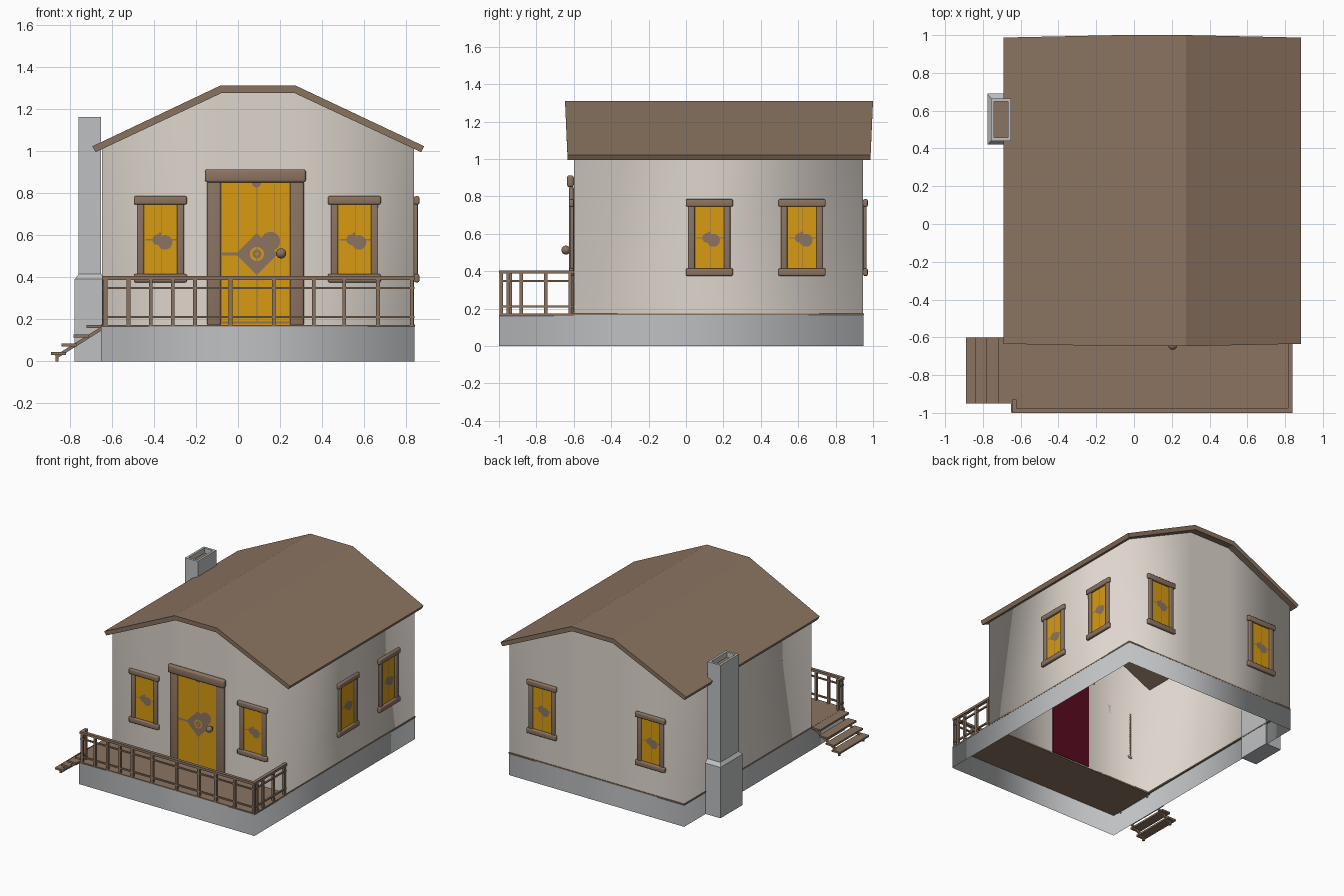
import bpy, bmesh, math
from mathutils import Matrix, Vector

if "Cube" in bpy.data.objects:
    bpy.data.objects.remove(bpy.data.objects["Cube"])


def material(name, rgb):
    m = bpy.data.materials.new(name)
    m.diffuse_color = (*rgb, 1)
    m.use_nodes = True
    m.node_tree.nodes["Principled BSDF"].inputs["Base Color"].default_value = m.diffuse_color
    return m


WOOD = material("brown wood", (0.26, 0.175, 0.12))
WALL = material("cream plaster", (0.73, 0.67, 0.61))
STONE = material("grey stone", (0.52, 0.53, 0.54))
YELLOW = material("yellow pane", (0.68, 0.33, 0.006))
RED = material("dark red", (0.10, 0.003, 0.015))


def finish(name, bm, mats, angle=30, matrix=None, fix=True):
    if fix:
        bmesh.ops.recalc_face_normals(bm, faces=bm.faces)
    if matrix:
        bm.transform(matrix)
    me = bpy.data.meshes.new(name)
    bm.to_mesh(me)
    bm.free()
    for m in mats:
        me.materials.append(m)
    for p in me.polygons:
        p.use_smooth = angle > 0
    if angle:
        me.set_sharp_from_angle(angle=math.radians(angle))
    ob = bpy.data.objects.new(name, me)
    bpy.context.collection.objects.link(ob)
    return ob


def box(bm, x0, x1, y0, y1, z0, z1, bevel=0):
    """Add a box to bm, optionally with rounded edges."""
    m = Matrix.Translation(((x0 + x1) / 2, (y0 + y1) / 2, (z0 + z1) / 2)) @ \
        Matrix.Diagonal((x1 - x0, y1 - y0, z1 - z0, 1))
    vs = bmesh.ops.create_cube(bm, size=1, matrix=m)["verts"]
    if bevel:
        es = list({e for v in vs for e in v.link_edges})
        bmesh.ops.bevel(bm, geom=es, offset=bevel, segments=3, profile=0.5, affect='EDGES')


def disc(bm, x, z, r, y, n=14, hole=0):
    """Flat disc or ring facing -y."""
    outer = [bm.verts.new((x + r * math.cos(2 * math.pi * i / n), y, z + r * math.sin(2 * math.pi * i / n))) for i in range(n)]
    if not hole:
        bm.faces.new(outer)
        return
    inner = [bm.verts.new((x + hole * math.cos(2 * math.pi * i / n), y, z + hole * math.sin(2 * math.pi * i / n))) for i in range(n)]
    for i in range(n):
        j = (i + 1) % n
        bm.faces.new((outer[i], outer[j], inner[j], inner[i]))


def strip(bm, x0, x1, z0, z1, y):
    bm.faces.new([bm.verts.new(c) for c in ((x0, y, z0), (x1, y, z0), (x1, y, z1), (x0, y, z1))])


X0, X1, Y0, Y1, BASE = -0.65, 0.84, -0.60, 0.95, 0.165

# foundation: open ring
bm = bmesh.new()
ring = [(X0, -1), (X1, -1), (X1, Y1), (X0, Y1)]
lo = [bm.verts.new((x, y, 0)) for x, y in ring]
hi = [bm.verts.new((x, y, BASE)) for x, y in ring]
for i in range(4):
    j = (i + 1) % 4
    bm.faces.new((lo[i], lo[j], hi[j], hi[i]))
finish("foundation", bm, [STONE], 120, fix=False)

# house walls: open shell with gables split in vertical strips
bm = bmesh.new()
prof = [(X0 + 0.003, 1.012), (-0.08, 1.28), (0.27, 1.28), (X1 - 0.003, 1.012)]
cols = [[(bm.verts.new((x, y, BASE)), bm.verts.new((x, y, z))) for x, z in prof]
        for y in (Y0, Y1 - 0.003)]
loop = cols[0] + cols[1][::-1]
for i in range(8):
    a, b = loop[i], loop[(i + 1) % 8]
    bm.faces.new((a[0], b[0], b[1], a[1]))
finish("walls", bm, [WALL], 120, fix=False)

# thin wood sill around the wall foot
bm = bmesh.new()
t = 0.012
box(bm, X1 - t, X1 + 0.001, Y0, Y1, BASE, BASE + 0.01)
box(bm, X0 - 0.001, X0 + t, Y0, Y1, BASE, BASE + 0.01)
box(bm, X0, X1, Y1 - t, Y1 + 0.001, BASE, BASE + 0.01)
finish("wall_sill", bm, [WOOD], 0)

# roof slab: bent profile, the ridge hangs out a little further than the eaves
bm = bmesh.new()
roof = [(-0.692, 1.022), (-0.085, 1.31), (0.275, 1.31), (0.885, 1.022),
        (0.87, 0.994), (0.268, 1.275), (-0.078, 1.275), (-0.677, 0.994)]
ends = []
for s in (-1, 1):
    ring = []
    for x, z in roof:
        f = max(0, (z - 1.0) / 0.31)
        y = -0.633 - 0.014 * f if s < 0 else 0.986 + 0.014 * f
        ring.append(bm.verts.new((x, y, z)))
    ends.append(ring)
    for i in range(3):
        bm.faces.new((ring[i], ring[i + 1], ring[6 - i], ring[7 - i]))
for i in range(8):
    j = (i + 1) % 8
    bm.faces.new((ends[0][i], ends[0][j], ends[1][j], ends[1][i]))
finish("roof", bm, [WOOD], 0)

# chimney: lofted rectangles, hollow top with a brown bottom
bm = bmesh.new()
rings = [(-0.776, -0.64, 0.42, 0.69, 0), (-0.776, -0.64, 0.42, 0.69, 0.39),
         (-0.757, -0.65, 0.44, 0.665, 0.415), (-0.757, -0.65, 0.44, 0.665, 1.16),
         (-0.74, -0.667, 0.457, 0.648, 1.16), (-0.74, -0.667, 0.457, 0.648, 1.12)]
prev = None
for x0, x1, y0, y1, z in rings:
    cur = [bm.verts.new(c) for c in ((x0, y0, z), (x1, y0, z), (x1, y1, z), (x0, y1, z))]
    if prev:
        for i in range(4):
            j = (i + 1) % 4
            bm.faces.new((prev[i], prev[j], cur[j], cur[i]))
    else:
        bm.faces.new(cur)
    prev = cur
bm.faces.new(prev).material_index = 1
finish("chimney", bm, [STONE, WOOD], 35)


# windows, built facing -y at the origin and turned onto each wall
def window(name, x, y, turn):
    m = Matrix.Translation((x, y, 0)) @ Matrix.Rotation(math.radians(turn), 4, 'Z')
    bm = bmesh.new()
    for z in (0.375, 0.745):
        box(bm, -0.126, 0.126, -0.025, 0.0, z, z + 0.04, 0.008)
    for s in (-1, 1):
        box(bm, s * 0.095 - 0.017, s * 0.095 + 0.017, -0.018, 0.0, 0.405, 0.755, 0.006)
    finish(name + "_frame", bm, [WOOD], 50, m)
    bm = bmesh.new()
    box(bm, -0.085, 0.085, -0.006, -0.001, 0.405, 0.755)
    finish(name + "_pane", bm, [YELLOW], 0, m)
    bm = bmesh.new()
    disc(bm, 0.022, 0.565, 0.035, -0.0075)
    disc(bm, -0.012, 0.578, 0.026, -0.0075)
    disc(bm, 0.0, 0.605, 0.009, -0.0075, 6)
    strip(bm, -0.07, 0.078, 0.574, 0.581, -0.0075)
    strip(bm, 0.003, 0.006, 0.41, 0.745, -0.0075)
    finish(name + "_ornament", bm, [WOOD], 0, m)


for i, x in enumerate((-0.369, 0.553)):
    window(f"front_window_{i}", x, Y0, 0)
    window(f"back_window_{i}", x, Y1 - 0.003, 180)
for i, y in enumerate((0.125, 0.62)):
    window(f"side_window_{i}", X1 - 0.003, y, 90)

# door frame, leaf, inner lining
D = 0.083
bm = bmesh.new()
box(bm, D - 0.24, D + 0.24, Y0 - 0.036, Y0, 0.85, 0.912, 0.012)
for s in (-1, 1):
    box(bm, D + s * 0.197 - 0.033, D + s * 0.197 + 0.033, Y0 - 0.025, Y0, 0.17, 0.855, 0.01)
finish("door_frame", bm, [WOOD], 50)
bm = bmesh.new()
box(bm, D - 0.166, D + 0.166, Y0 - 0.01, Y0 - 0.002, 0.17, 0.852)
finish("door", bm, [YELLOW], 0)
bm = bmesh.new()
box(bm, D - 0.166, D + 0.166, Y0 + 0.002, Y0 + 0.006, 0.17, 0.85)
finish("door_inner_lining", bm, [RED], 0)

# door ornament: pierced diamond, blob, bars
bm = bmesh.new()
yo = Y0 - 0.0115
disc(bm, D + 0.007, 0.51, 0.1, yo, 4, 0.058)
disc(bm, D + 0.007, 0.51, 0.06, yo, 16, 0.034)
disc(bm, D + 0.007, 0.51, 0.022, yo, 12, 0.008)
disc(bm, D + 0.072, 0.57, 0.046, yo)
disc(bm, D + 0.005, 0.848, 0.022, yo)
strip(bm, D - 0.16, D - 0.06, 0.503, 0.517, yo)
for x in (-0.08, 0.007, 0.09):
    strip(bm, D + x - 0.0015, D + x + 0.0015, 0.18, 0.84, yo)
strip(bm, D - 0.16, D + 0.16, 0.18, 0.19, yo)
finish("door_ornament", bm, [WOOD], 0)

# door knob
bm = bmesh.new()
bmesh.ops.create_uvsphere(bm, u_segments=20, v_segments=12, radius=0.024,
                          matrix=Matrix.Translation((0.205, -0.642, 0.513)))
box(bm, 0.197, 0.213, -0.635, Y0 - 0.005, 0.505, 0.521)
finish("door_knob", bm, [WOOD], 40)

# porch deck
bm = bmesh.new()
box(bm, X0, X1, -0.998, Y0, BASE - 0.004, BASE + 0.008)
finish("porch_deck", bm, [WOOD], 0)

# railing: front run, right return, short left return
bm = bmesh.new()
heights = ((0.387, 0.405, 0.012), (0.343, 0.353, 0.006), (0.205, 0.216, 0.006))
for z0, z1, w in heights:
    box(bm, -0.645, 0.838, -0.988 - w, -0.988 + w, z0, z1)
    box(bm, 0.826 - w, 0.826 + w, -0.995, Y0, z0, z1)
    box(bm, -0.635 - w, -0.635 + w, -0.995, -0.93, z0, z1)
p = 0.009
for x in (-0.63, -0.52, -0.415, -0.31, -0.205, -0.035, 0.17, 0.36, 0.505, 0.665, 0.826):
    box(bm, x - p, x + p, -0.988 - p, -0.988 + p, BASE, 0.39)
for y in (-0.95, -0.88, -0.75, -0.62):
    box(bm, 0.826 - p, 0.826 + p, y - p, y + p, BASE, 0.39)
box(bm, -0.635 - p, -0.635 + p, -0.948, -0.93, BASE, 0.39)
finish("porch_railing", bm, [WOOD], 0)

# stairs: four treads on two slanted stringers with short feet
bm = bmesh.new()
for x, z in ((-0.72, 0.158), (-0.782, 0.113), (-0.838, 0.07), (-0.89, 0.03)):
    box(bm, x, x + 0.072, -0.95, Y0, z, z + 0.014)
a, b = Vector((-0.865, 0, 0.02)), Vector((-0.65, 0, 0.155))
mid, d = (a + b) / 2, b - a
for y in (-0.92, -0.63):
    m = Matrix.Translation((mid.x, y, mid.z)) @ Matrix.Rotation(-math.atan2(d.z, d.x), 4, 'Y') @ \
        Matrix.Diagonal((d.length, 0.014, 0.016, 1))
    bmesh.ops.create_cube(bm, size=1, matrix=m)
    box(bm, -0.868, -0.854, y - 0.007, y + 0.007, 0, 0.032)
finish("porch_stairs", bm, [WOOD], 0)
